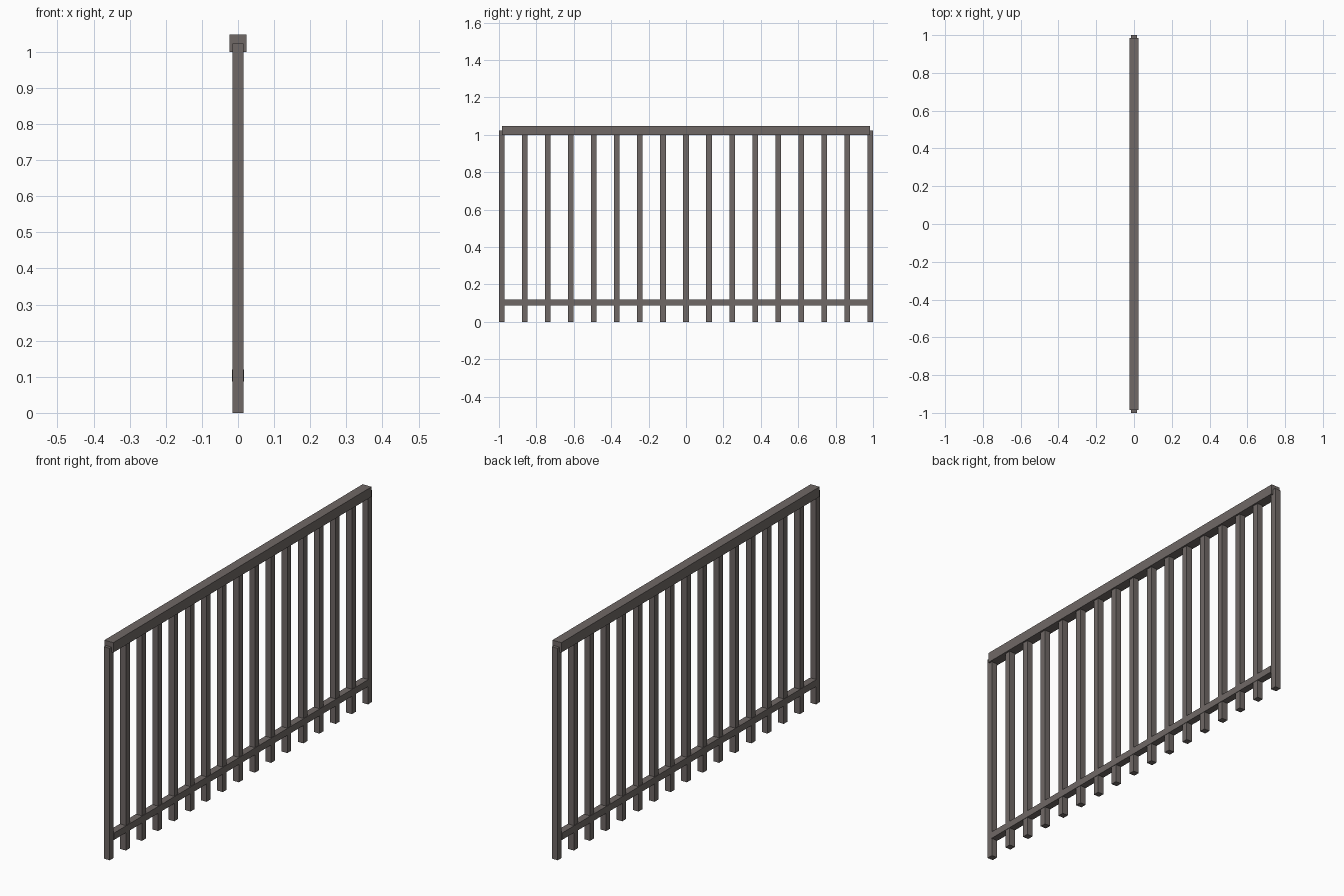
import bpy

if "Cube" in bpy.data.objects:
    bpy.data.objects.remove(bpy.data.objects["Cube"])

mat = bpy.data.materials.new("warm grey metal")
mat.diffuse_color = (0.16, 0.14, 0.133, 1)
mat.use_nodes = True
mat.node_tree.nodes["Principled BSDF"].inputs["Base Color"].default_value = mat.diffuse_color


def box(name, size, loc):
    """Flat-faced box with given size and centre."""
    bpy.ops.mesh.primitive_cube_add(size=1, location=loc)
    ob = bpy.context.object
    ob.name = name
    ob.scale = size
    bpy.ops.object.transform_apply(location=False, rotation=False, scale=True)
    ob.data.materials.append(mat)
    return ob


# Evenly spaced square balusters; the end ones stick out past the rails
COUNT, WIDTH, HEIGHT = 17, 0.03, 1.023
END = 1 - WIDTH / 2
for i in range(COUNT):
    y = -END + 2 * END * i / (COUNT - 1)
    box(f"baluster_{i + 1}", (WIDTH, WIDTH, HEIGHT), (0, y, HEIGHT / 2))

# Handrail ends at the centres of the end balusters
box("handrail", (0.047, 2 * END, 0.048), (0, 0, 1.023))

# Slim lower rail between the end balusters
box("lower_rail", (0.034, 2 * (1 - WIDTH), 0.033), (0, 0, 0.104))
